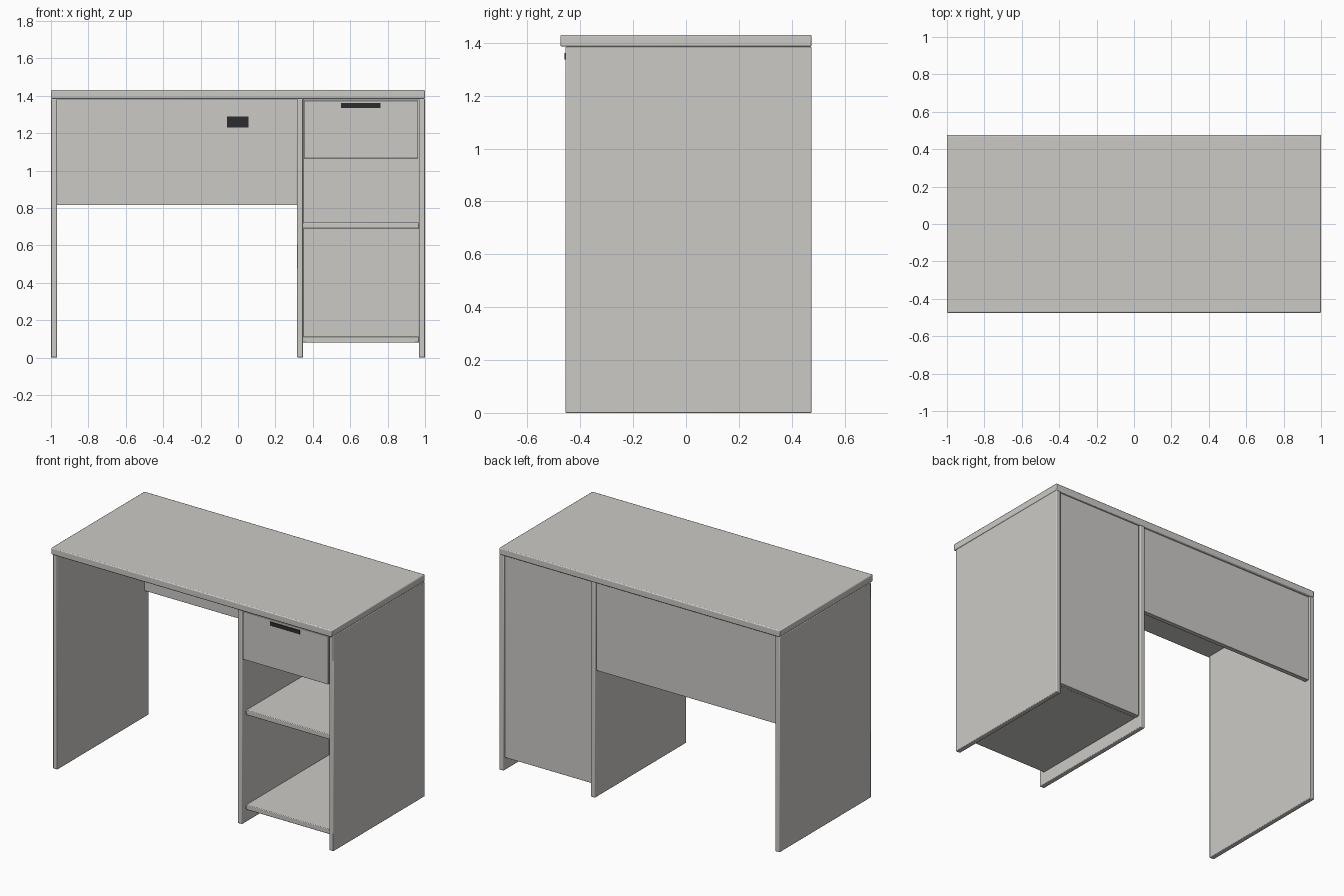
import bpy, bmesh

if "Cube" in bpy.data.objects:
    bpy.data.objects.remove(bpy.data.objects["Cube"])


def material(name, color):
    m = bpy.data.materials.new(name)
    m.diffuse_color = (*color, 1)
    m.use_nodes = True
    m.node_tree.nodes["Principled BSDF"].inputs["Base Color"].default_value = m.diffuse_color
    return m


GREY = material("warm grey laminate", (0.60, 0.59, 0.565))
BLACK = material("black plastic", (0.025, 0.025, 0.028))


def board(name, x, y, z, mat=GREY, bevel=0.004):
    """Box between the given (min, max) ranges with softly eased edges."""
    mesh = bpy.data.meshes.new(name)
    bm = bmesh.new()
    bmesh.ops.create_cube(bm, size=1)
    for v in bm.verts:
        v.co = [r[0] if c < 0 else r[1] for c, r in zip(v.co, (x, y, z))]
    bm.to_mesh(mesh)
    bm.free()
    mesh.materials.append(mat)
    ob = bpy.data.objects.new(name, mesh)
    bpy.context.collection.objects.link(ob)
    if bevel:
        mod = ob.modifiers.new("eased edges", "BEVEL")
        mod.width = bevel
        mod.segments = 2
        bpy.ops.object.select_all(action="DESELECT")
        ob.select_set(True)
        bpy.context.view_layer.objects.active = ob
        bpy.ops.object.shade_smooth_by_angle()
    return ob


T = 0.032            # board thickness
FRONT, BACK = -0.456, 0.475
UNDER = 1.385        # underside of the desktop
IN_L, IN_R = 0.348, 0.968   # inside of the cabinet

# Desktop and the three upright panels
board("desktop", (-1, 1), (-0.475, 0.475), (UNDER, 1.43), bevel=0.006)
for name, x in (("left_side", -1), ("cabinet_divider", IN_L - T), ("right_side", IN_R)):
    board(name, (x, x + T), (FRONT, BACK), (0, UNDER))

# Rear panels, set in slightly from the back edge
board("modesty_panel", (-0.968, IN_L - T), (0.43, 0.46), (0.815, UNDER), bevel=0.002)
board("cabinet_back", (IN_L, IN_R), (0.43, 0.46), (0.08, UNDER), bevel=0.002)

# Open shelves
for name, z in (("cabinet_floor", 0.08), ("middle_shelf", 0.69)):
    board(name, (IN_L, IN_R), (-0.416, 0.43), (z, z + T))

# Drawer: front plus an open box behind it
X0, X1 = IN_L + 0.005, IN_R - 0.005
board("drawer_front", (X0, X1), (FRONT, FRONT + 0.03), (1.065, 1.374), bevel=0.002)
B0, B1, Y0, Y1 = X0 + 0.015, X1 - 0.015, FRONT + 0.03, 0.40
board("drawer_bottom", (B0, B1), (Y0, Y1), (1.085, 1.10), bevel=0)
board("drawer_left", (B0, B0 + 0.02), (Y0, Y1), (1.10, 1.31), bevel=0)
board("drawer_right", (B1 - 0.02, B1), (Y0, Y1), (1.10, 1.31), bevel=0)
board("drawer_back", (B0 + 0.02, B1 - 0.02), (Y1 - 0.02, Y1), (1.10, 1.31), bevel=0)

# Dark grip on the drawer and cable plate under the desktop
board("drawer_grip", (0.55, 0.762), (FRONT - 0.004, FRONT), (1.336, 1.361), BLACK, 0)
board("cable_plate", (-0.06, 0.057), (0.422, 0.43), (1.23, 1.289), BLACK, 0)
